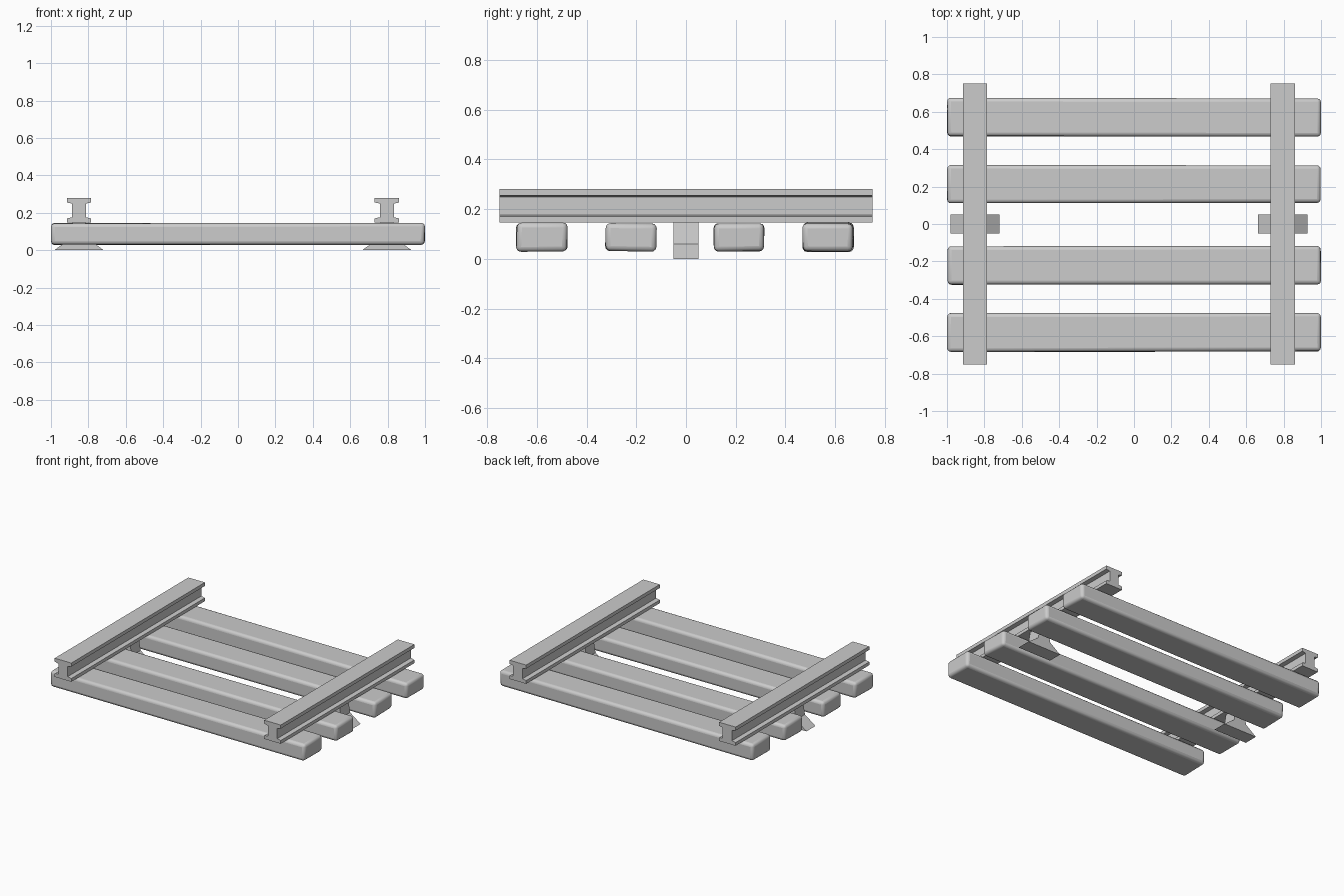
import bpy, random
from mathutils import Vector

if "Cube" in bpy.data.objects:
    bpy.data.objects.remove(bpy.data.objects["Cube"])

random.seed(4)


def extrude_profile(name, pts, y0, y1):
    """Prism from an x-z outline, swept along y."""
    n = len(pts)
    verts = [(x, y, z) for y in (y0, y1) for x, z in pts]
    faces = [tuple(range(n)), tuple(range(2 * n - 1, n - 1, -1))]
    faces += [(i, i + n, (i + 1) % n + n, (i + 1) % n) for i in range(n)]
    me = bpy.data.meshes.new(name)
    me.from_pydata(verts, [], faces)
    ob = bpy.data.objects.new(name, me)
    bpy.context.collection.objects.link(ob)
    return ob


def mirrored(half, cx):
    """Closed outline from its right half listed bottom to top."""
    return [(cx + x, z) for x, z in half] + [(cx - x, z) for x, z in reversed(half)]


rail_half = [(.065, .147), (.065, .170), (.037, .176), (.037, .249), (.065, .255), (.065, .28)]
foot_half = [(.132, 0), (.05, .06), (.035, .147)]

for side, cx in (("left", -.85), ("right", .796)):
    # I-section rails
    extrude_profile(side + "_rail", mirrored(rail_half, cx), -.75, .75)
    # Flared support under each rail
    extrude_profile(side + "_rail_foot", mirrored(foot_half, cx), -.05, .05)

# Worn, rounded wooden sleepers
for i, y in enumerate((-.579, -.221, .213, .570)):
    bpy.ops.mesh.primitive_cube_add(size=1, location=(0, y, .087))
    ob = bpy.context.object
    ob.name = f"sleeper_{i + 1}"
    for v in ob.data.vertices:
        v.co = Vector((v.co.x * 1.99 , v.co.y * .204, v.co.z * .114))
        v.co += Vector([random.uniform(-.003, .003) for _ in range(3)])
        v.co.x = max(-1.0, min(1.0, v.co.x * 1.003))
    bev = ob.modifiers.new("worn_edges", "BEVEL")
    bev.width, bev.segments = .02, 3
    bpy.ops.object.shade_smooth_by_angle()
